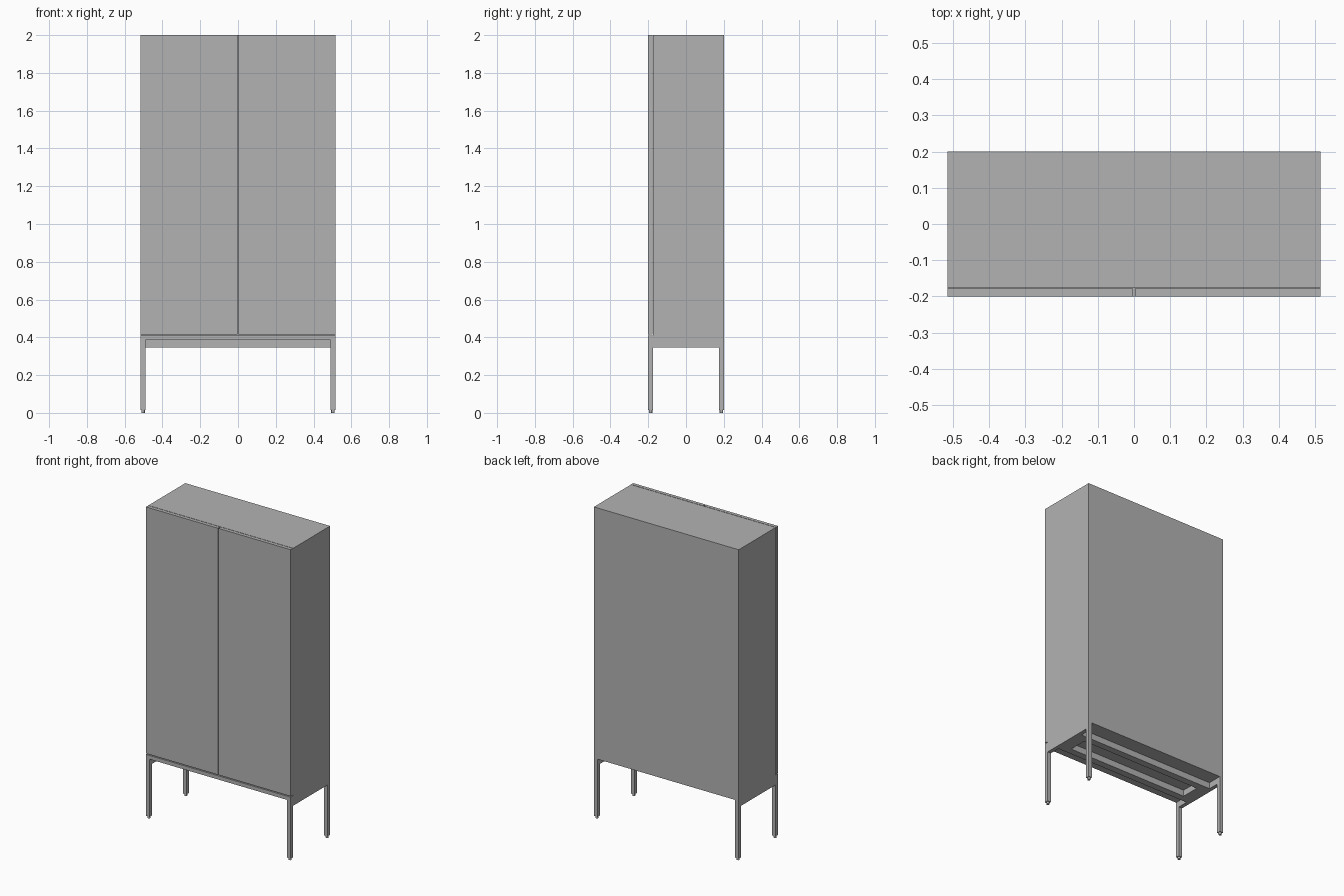
import bpy
import bmesh

cube = bpy.data.objects.get("Cube")
if cube:
    bpy.data.objects.remove(cube, do_unlink=True)

grey = bpy.data.materials.new("plain grey")
grey.use_nodes = True
colour = (0.45, 0.45, 0.45, 1)
grey.diffuse_color = colour
grey.node_tree.nodes["Principled BSDF"].inputs["Base Color"].default_value = colour


def finish(name, bm):
    mesh = bpy.data.meshes.new(name)
    bm.to_mesh(mesh)
    bm.free()
    mesh.materials.append(grey)
    obj = bpy.data.objects.new(name, mesh)
    bpy.context.collection.objects.link(obj)
    return obj


def box(name, x, y, z):
    """Box given by its (low, high) extent on each axis."""
    bm = bmesh.new()
    bmesh.ops.create_cube(bm, size=1)
    for v in bm.verts:
        v.co = [r[0] if c < 0 else r[1] for c, r in zip(v.co, (x, y, z))]
    return finish(name, bm)


def foot(name, x, y, height):
    bm = bmesh.new()
    bmesh.ops.create_cone(bm, cap_ends=True, segments=16,
                          radius1=0.009, radius2=0.009, depth=height)
    bmesh.ops.translate(bm, verts=bm.verts, vec=(x, y, height / 2))
    return finish(name, bm)


def span(a, b):
    return (min(a, b), max(a, b))


W, D, TOP = 0.515, 0.2, 2.0       # half width, half depth, height
BAR = 0.025                       # leg and rail thickness
LOW, DECK, SILL = 0.345, 0.385, 0.409
DOOR_BACK, CASE_FRONT = -0.178, -0.175
FOOT = 0.014

# Cabinet body and the rail below the doors
box("cabinet_body", (-W, W), (CASE_FRONT, D), (DECK, TOP))
box("front_rail", (-W, W), (-D, CASE_FRONT), (DECK, SILL))

for side, s in (("left", 1), ("right", -1)):
    # Door, leaving a thin gap in the middle and against the body
    box(side + "_door", span(s * 0.003, s * W), (-D, DOOR_BACK), (SILL + 0.006, TOP))

    # Side rail between the legs
    outer, inner = s * W, s * (W - BAR)
    box(side + "_side_rail", span(outer, inner), (-D + BAR, D - BAR), (LOW, DECK))

    # Cross board of the under-frame
    box(side + "_cross_board", span(s * 0.43, inner), (-0.105, 0.105), (LOW, DECK))

    for end, e in (("front", -1), ("back", 1)):
        box(f"{end}_{side}_leg", span(outer, inner),
            span(e * D, e * (D - BAR)), (FOOT, DECK))
        foot(f"{end}_{side}_foot", s * (W - BAR / 2), e * (D - BAR / 2), FOOT)

# Long boards of the under-frame
for end, e in (("front", -1), ("back", 1)):
    box(end + "_long_board", (-0.43, 0.43), span(e * 0.06, e * 0.105), (LOW, DECK))
